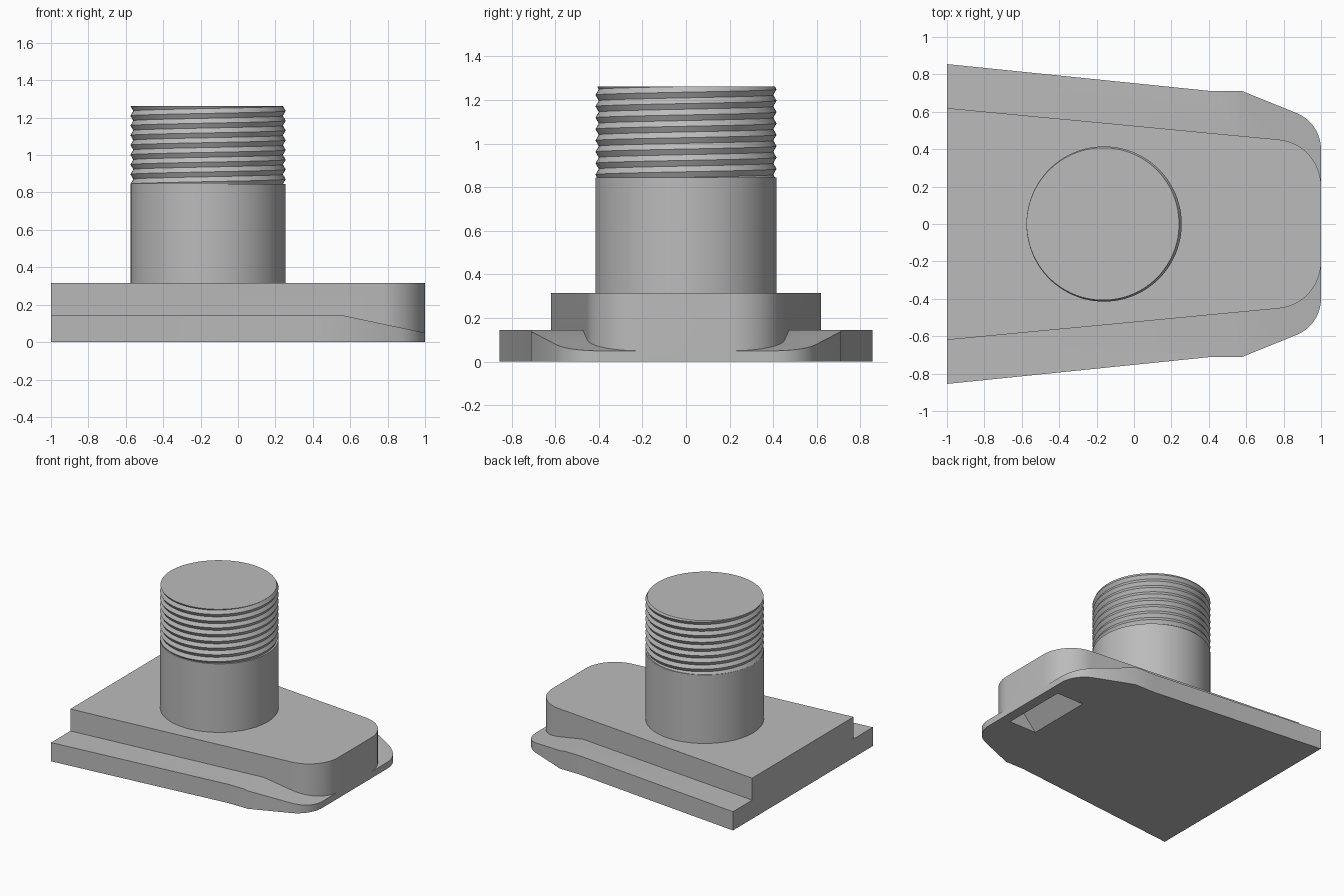
import bpy, bmesh, math
from mathutils import Vector

if "Cube" in bpy.data.objects:
    bpy.data.objects.remove(bpy.data.objects["Cube"])

steel = bpy.data.materials.new("plain grey")
steel.diffuse_color = (0.5, 0.5, 0.5, 1)
steel.use_nodes = True
steel.node_tree.nodes["Principled BSDF"].inputs["Base Color"].default_value = steel.diffuse_color


def finish(bm, name):
    """Turn a bmesh into a named grey object with consistent normals."""
    bmesh.ops.recalc_face_normals(bm, faces=bm.faces)
    me = bpy.data.meshes.new(name)
    bm.to_mesh(me)
    bm.free()
    me.materials.append(steel)
    ob = bpy.data.objects.new(name, me)
    bpy.context.collection.objects.link(ob)
    return ob


def smooth(ob):
    bpy.ops.object.select_all(action='DESELECT')
    ob.select_set(True)
    bpy.context.view_layer.objects.active = ob
    bpy.ops.object.shade_smooth_by_angle(angle=math.radians(28))


def fillet(a, corner, b, r, n=14):
    """Arc of radius r that rounds the corner between a and b."""
    a, c, b = Vector(a), Vector(corner), Vector(b)
    u, v = (a - c).normalized(), (b - c).normalized()
    half = u.angle(v) / 2
    centre = c + (u + v).normalized() * r / math.sin(half)
    t = r / math.tan(half)
    p, q = c + u * t - centre, c + v * t - centre
    ang, sweep = math.atan2(p.y, p.x), p.angle_signed(q)
    return [tuple(centre + Vector((math.cos(ang - sweep * i / n),
                                   math.sin(ang - sweep * i / n))) * r)
            for i in range(n + 1)]


def prism(half_outline, z0, z1):
    """Extrude an outline mirrored across the x axis."""
    pts = half_outline + [(x, -y) for x, y in reversed(half_outline)]
    bm = bmesh.new()
    face = bm.faces.new([bm.verts.new((x, y, z0)) for x, y in pts])
    ext = bmesh.ops.extrude_face_region(bm, geom=[face])
    for v in ext['geom']:
        if isinstance(v, bmesh.types.BMVert):
            v.co.z = z1
    bmesh.ops.recalc_face_normals(bm, faces=bm.faces)
    return bm


def boolean(ob, other, operation):
    m = ob.modifiers.new(operation.lower(), 'BOOLEAN')
    m.operation, m.object, m.solver = operation, other, 'EXACT'
    bpy.context.view_layer.update()
    bpy.context.view_layer.objects.active = ob
    bpy.ops.object.modifier_apply(modifier=m.name)
    bpy.data.objects.remove(other)


# Flange: tapered plate with a rounded nose and a ramp falling to the nose
flange_half = [(-1, 0.855), (0.42, 0.71), (0.58, 0.71)]
flange_half += fillet((0.58, 0.71), (1, 0.54), (1, 0), 0.21)
bm = prism(flange_half, 0, 0.145)
bmesh.ops.bisect_plane(bm, geom=bm.verts[:] + bm.edges[:] + bm.faces[:],
                       plane_co=(0.55, 0, 0.145), plane_no=(0.095, 0, 0.45),
                       clear_outer=True)
bmesh.ops.holes_fill(bm, edges=[e for e in bm.edges if e.is_boundary])
base = finish(bm, "base")

# Raised block on the flange
block_half = [(-1, 0.62)] + fillet((-1, 0.62), (1, 0.43), (1, 0), 0.25)
block = finish(prism(block_half, 0, 0.315), "block")
boolean(base, block, 'UNION')

# V-shaped groove under the nose
bm = bmesh.new()
tri = [(0.68, -0.01), (0.93, -0.01), (0.805, 0.125)]
f = bm.faces.new([bm.verts.new((x, -0.26, z)) for x, z in tri])
ext = bmesh.ops.extrude_face_region(bm, geom=[f])
bmesh.ops.translate(bm, vec=(0, 0.52, 0),
                    verts=[g for g in ext['geom'] if isinstance(g, bmesh.types.BMVert)])
boolean(base, finish(bm, "groove_cutter"), 'DIFFERENCE')
smooth(base)

# Plain stem
CX, R, Z0, Z1, SEG = -0.16, 0.415, 0.845, 1.262, 96
bm = bmesh.new()
bmesh.ops.create_cone(bm, cap_ends=True, segments=SEG, radius1=R, radius2=R,
                      depth=Z0 - 0.3)
bmesh.ops.translate(bm, vec=(CX, 0, (Z0 + 0.3) / 2), verts=bm.verts)
smooth(finish(bm, "stem"))

# Right-handed helical thread, clipped flat at both ends
PITCH, DEPTH = (Z1 - Z0) / 8, 0.015
bm = bmesh.new()
cols = []
for j in range(SEG + 1):
    turn = j / SEG
    a = math.tau * turn
    col = []
    for k in range(-2, 19):
        z = min(max(Z0 + PITCH * (k / 2 + turn), Z0), Z1)
        phase = ((z - Z0) / PITCH - turn) % 1
        r = R - DEPTH * abs(2 * phase - 1)
        col.append(bm.verts.new((CX + r * math.cos(a), r * math.sin(a), z)))
    cols.append(col)
for c, d in zip(cols, cols[1:]):
    for k in range(len(c) - 1):
        bm.faces.new((c[k], d[k], d[k + 1], c[k + 1]))
bmesh.ops.remove_doubles(bm, verts=bm.verts, dist=0.0002)
bmesh.ops.holes_fill(bm, edges=[e for e in bm.edges if e.is_boundary])
smooth(finish(bm, "thread"))
